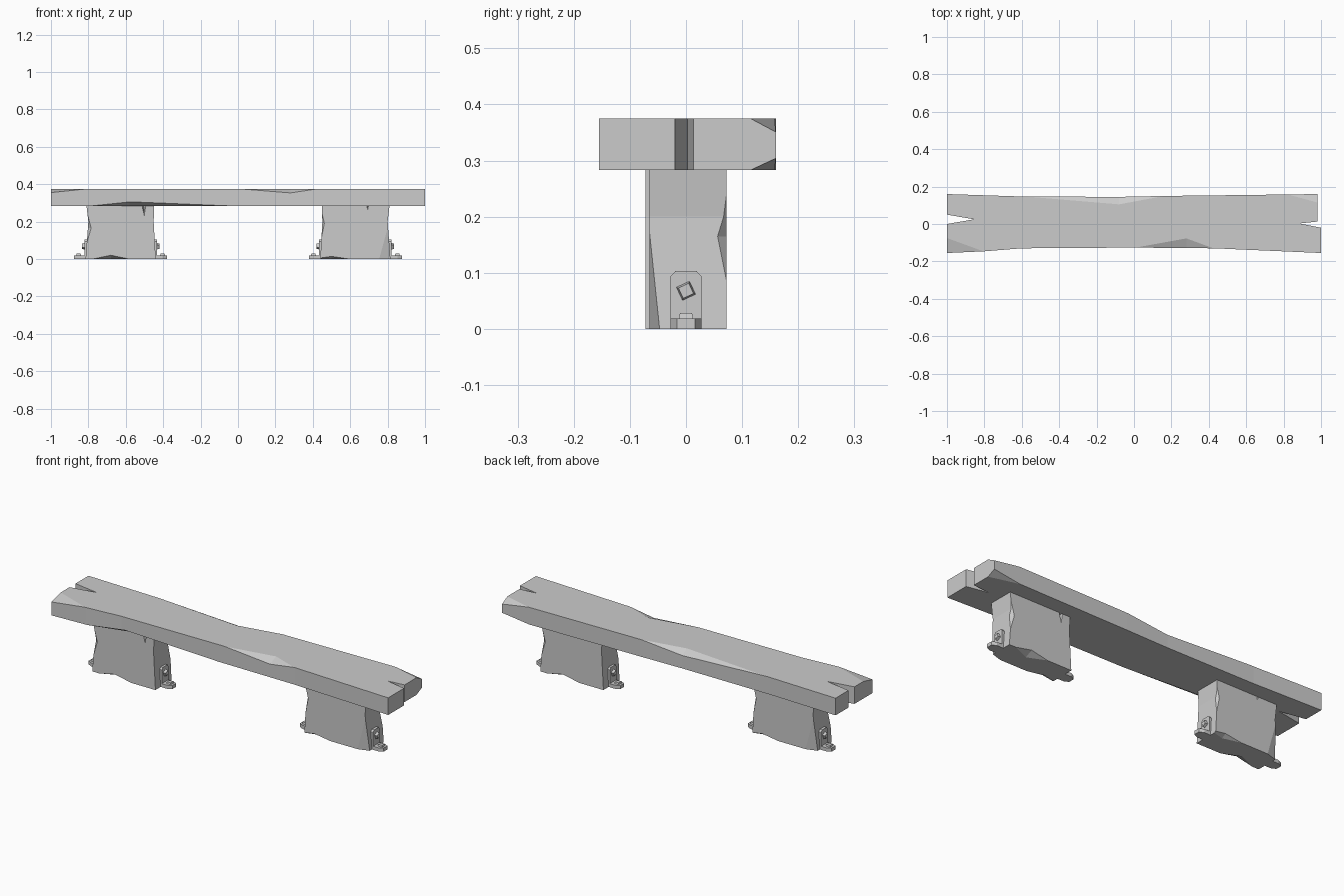
import bpy, bmesh, math
from mathutils import Vector, Matrix

cube = bpy.data.objects.get("Cube")
if cube:
    bpy.data.objects.remove(cube, do_unlink=True)

grey = bpy.data.materials.new("plain grey")
grey.use_nodes = True
COLOUR = (0.6, 0.6, 0.6, 1)
grey.diffuse_color = COLOUR
grey.node_tree.nodes["Principled BSDF"].inputs["Base Color"].default_value = COLOUR


def make(name, bm):
    bmesh.ops.recalc_face_normals(bm, faces=bm.faces)
    mesh = bpy.data.meshes.new(name)
    bm.to_mesh(mesh)
    bm.free()
    mesh.materials.append(grey)
    ob = bpy.data.objects.new(name, mesh)
    bpy.context.scene.collection.objects.link(ob)
    return ob


def prism(name, outline, offset):
    """Extrude a closed outline of 3D points along an offset."""
    bm = bmesh.new()
    face = bm.faces.new([bm.verts.new(p) for p in outline])
    out = bmesh.ops.extrude_face_region(bm, geom=[face])
    verts = [v for v in out["geom"] if isinstance(v, bmesh.types.BMVert)]
    bmesh.ops.translate(bm, verts=verts, vec=offset)
    return make(name, bm)


def hull(name, points):
    bm = bmesh.new()
    for p in points:
        bm.verts.new(p)
    out = bmesh.ops.convex_hull(bm, input=bm.verts)
    loose = [g for g in out["geom_interior"] if isinstance(g, bmesh.types.BMVert)]
    if loose:
        bmesh.ops.delete(bm, geom=loose, context="VERTS")
    return make(name, bm)


def carve(target, cutters):
    """Subtract each cutter and bake the result into the mesh."""
    for c in cutters:
        mod = target.modifiers.new("carve", "BOOLEAN")
        mod.operation = "DIFFERENCE"
        mod.solver = "EXACT"
        mod.object = c
    bpy.context.view_layer.update()
    graph = bpy.context.evaluated_depsgraph_get()
    baked = bpy.data.meshes.new_from_object(target.evaluated_get(graph))
    target.modifiers.clear()
    target.data = baked
    for c in cutters:
        bpy.data.objects.remove(c, do_unlink=True)


def chip(a, b, c, d):
    """Wedge along edge a-b, biting to c on one face and d on the other."""
    a, b, c, d = map(Vector, (a, b, c, d))
    axis = (b - a).normalized()
    mid = a + axis * (c - a).dot(axis)
    out = mid + (mid - (c + d) / 2).normalized() * 0.05
    push = (out - mid) * 0.02
    ob = hull("chip_cutter", [a + push, b + push, c, d, out])
    ob.hide_render = True
    return ob


# Seat plank with a split at each end
LOW, TOP = 0.283, 0.375
outline = [(-1, -.155), (-.8, -.146), (-.6, -.13), (0, -.126), (.43, -.13), (1, -.155),
           (1, -.02), (.885, .003), (.98, .013), (.98, .16), (.6, .155), (.17, .15),
           (-.08, .145), (-.6, .147), (-1, .16), (-1, .05), (-.855, .025), (-1, 0)]
plank = prism("seat_plank", [(x, y, LOW) for x, y in outline], (0, 0, TOP - LOW))
carve(plank, [
    chip((0, -.126, TOP), (.43, -.13, TOP), (.28, -.077, TOP), (.28, -.129, .353)),
    chip((-.6, .147, TOP), (.17, .15, TOP), (-.08, .105, TOP), (-.08, .145, .352)),
    chip((-.8, -.146, TOP), (-1.2, -.164, TOP), (-1, -.075, TOP), (-1, -.155, .355)),
    chip((.82, .157, TOP), (1.14, .161, TOP), (.98, .115, TOP), (.98, .16, .351)),
    chip((.82, .157, LOW), (1.14, .161, LOW), (.98, .115, LOW), (.98, .16, .304)),
    chip((-.8, -.146, LOW), (0, -.126, LOW), (-.58, -.09, LOW), (-.58, -.13, .306)),
])


def bolt(name, matrix, size):
    """Square tapered bolt head standing along local z."""
    bm = bmesh.new()
    bmesh.ops.create_cone(bm, cap_ends=True, segments=4, radius1=size * .71,
                          radius2=size * .55, depth=.014, matrix=matrix)
    return make(name, bm)


def bracket(side):
    """Angle bracket: clipped plate, tapered foot and two bolts."""
    s, x0 = (1, .812) if side == "outer" else (-1, .443)
    arch = [(-.028, 0), (-.028, .093), (-.019, .103), (.019, .103), (.028, .093), (.028, 0)]
    foot = [(0, -.028), (.04, -.028), (.064, -.016), (.064, .016), (.04, .028), (0, .028)]
    up = Matrix.Translation((x0 + s * .016, 0, .068)) @ Matrix.Rotation(s * math.pi / 2, 4, "Y")
    return [
        prism(side + "_bracket_plate", [(x0 - s * .012, y, z) for y, z in arch], (s * .022, 0, 0)),
        prism(side + "_bracket_foot", [(x0 + s * x, y, 0) for x, y in foot], (0, 0, .019)),
        bolt(side + "_plate_bolt", up @ Matrix.Rotation(math.radians(70), 4, "Z"), .026),
        bolt(side + "_foot_bolt", Matrix.Translation((x0 + s * .04, 0, .021))
             @ Matrix.Rotation(math.pi / 4, 4, "Z"), .028),
    ]


def build_support():
    # Leg block, pinched slightly at two thirds of its height
    side = [(.44, 0), (.815, 0), (.80, .2), (.81, LOW), (.448, LOW), (.451, .2)]
    leg = prism("leg_block", [(x, -.065, z) for x, z in side], (0, .137, 0))
    back, front = .072, -.065
    carve(leg, [
        chip((.815, front, -.14), (.802, front, .18), (.815, -.047, 0), (.755, front, 0)),
        chip((.809, back, .08), (.805, back, .245), (.803, .056, .165), (.785, back, .165)),
        chip((.445, front, .1), (.449, front, .25), (.45, -.05, .19), (.462, front, .19)),
        chip((.58, back, 0), (.78, back, 0), (.68, .03, 0), (.68, back, .02)),
        chip((.4, front, 0), (.6, front, 0), (.5, -.04, 0), (.5, front, .014)),
        # Splits at the top of the broad faces
        hull("split_cutter", [(.487, .08, .3), (.52, .08, .3), (.5, .08, .213), (.505, .045, .3)]),
        hull("split_cutter", [(.683, -.073, .3), (.703, -.073, .3), (.693, -.073, .25), (.693, -.04, .3)]),
    ])
    return [leg] + bracket("outer") + bracket("inner")


# Second support is the first turned half way round
for prefix, angle in (("left_", 0), ("right_", math.pi)):
    for part in build_support():
        part.name = prefix + part.name.split(".")[0]
        part.data.transform(Matrix.Rotation(angle, 4, "Z"))
